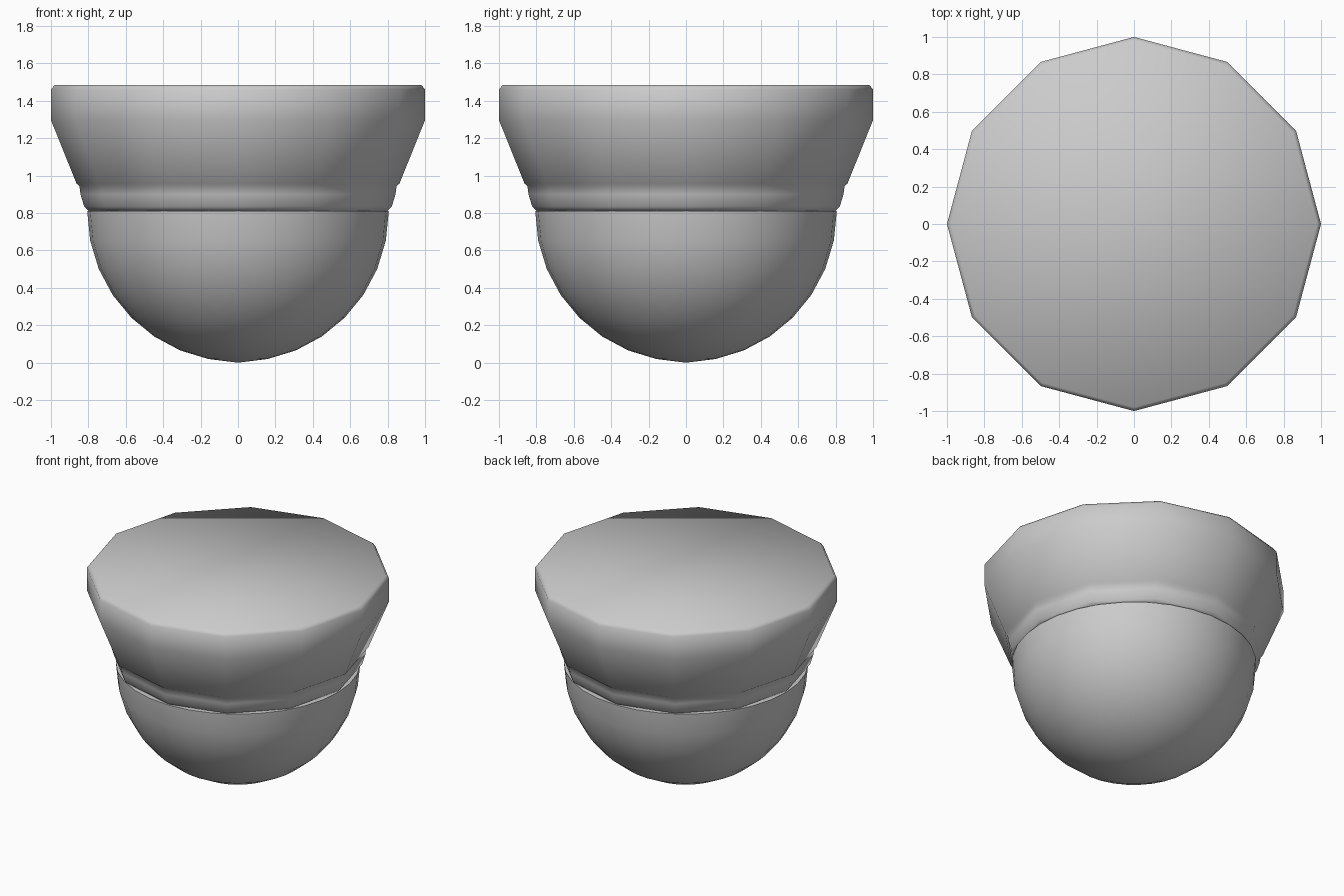
import bpy, bmesh, math

if "Cube" in bpy.data.objects:
    bpy.data.objects.remove(bpy.data.objects["Cube"])

grey = bpy.data.materials.new("light_grey")
grey.diffuse_color = (0.6, 0.6, 0.6, 1)
grey.use_nodes = True
grey.node_tree.nodes["Principled BSDF"].inputs["Base Color"].default_value = grey.diffuse_color


def lathe(name, profile, sides):
    """Revolve a bottom-to-top (radius, z) profile; radius 0 makes a pole."""
    bm = bmesh.new()
    rings = []
    for r, z in profile:
        if r == 0:
            rings.append([bm.verts.new((0, 0, z))])
        else:
            rings.append([bm.verts.new((r * math.cos(2 * math.pi * i / sides),
                                        r * math.sin(2 * math.pi * i / sides), z))
                          for i in range(sides)])
    for a, b in zip(rings, rings[1:]):
        for i in range(sides):
            j = (i + 1) % sides
            if len(a) == 1:
                bm.faces.new((a[0], b[j], b[i]))
            else:
                bm.faces.new((a[i], a[j], b[j], b[i]))
    # Flat end caps where the profile does not finish at a pole
    if len(rings[0]) > 1:
        bm.faces.new(rings[0][::-1])
    bm.faces.new(rings[-1])
    for f in bm.faces:
        f.smooth = True
    bmesh.ops.recalc_face_normals(bm, faces=bm.faces[:])
    me = bpy.data.meshes.new(name)
    bm.to_mesh(me)
    bm.free()
    me.materials.append(grey)
    ob = bpy.data.objects.new(name, me)
    bpy.context.collection.objects.link(ob)
    return ob


def smooth_by_angle(ob, degrees):
    bpy.ops.object.select_all(action='DESELECT')
    ob.select_set(True)
    bpy.context.view_layer.objects.active = ob
    bpy.ops.object.shade_smooth_by_angle(angle=math.radians(degrees))


# Rounded lower dome, a half sphere ending under the cap
R, CZ = 0.806, 0.81
dome = [(0, CZ - R - 0.004)]
for k in range(1, 9):
    t = math.radians(11.25 * k)
    dome.append((R * math.sin(t), CZ - R * math.cos(t)))
smooth_by_angle(lathe("dome", dome, 32), 40)

# Twelve-sided flared cap with a shallow lower band and softened top rim
cap = [(0.80, 0.812), (0.822, 0.834), (0.842, 0.90), (0.848, 0.945),
       (0.863, 0.957), (1.0, 1.297), (1.0, 1.46), (0.98, 1.486)]
smooth_by_angle(lathe("flared_cap", cap, 12), 70)
